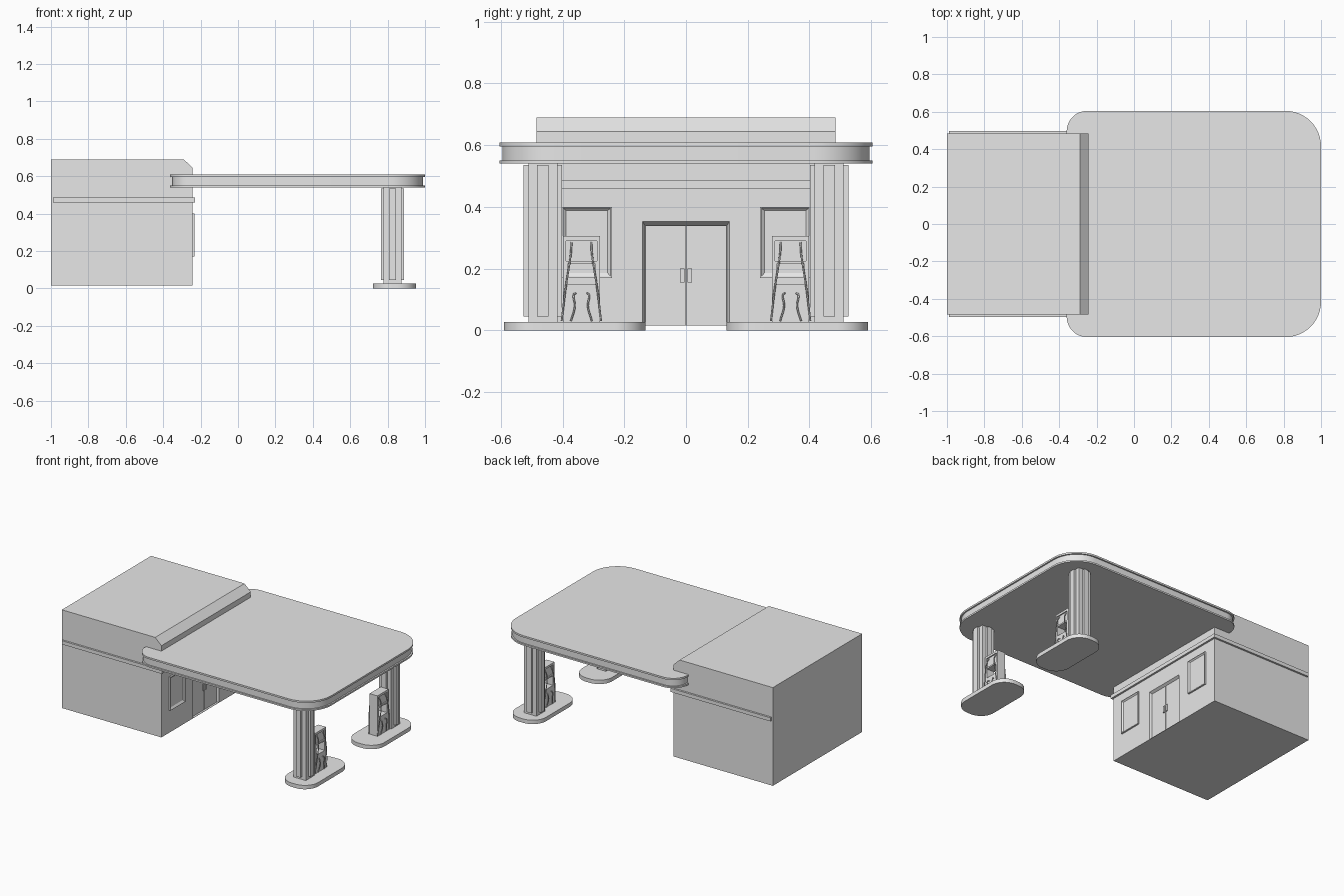
import bpy, bmesh, math

if "Cube" in bpy.data.objects:
    bpy.data.objects.remove(bpy.data.objects["Cube"])

grey = bpy.data.materials.new("plain grey")
grey.diffuse_color = (0.8, 0.8, 0.8, 1)
grey.use_nodes = True
grey.node_tree.nodes["Principled BSDF"].inputs["Base Color"].default_value = grey.diffuse_color


def add_mesh(name, bm):
    bmesh.ops.recalc_face_normals(bm, faces=bm.faces)
    me = bpy.data.meshes.new(name)
    bm.to_mesh(me)
    bm.free()
    ob = bpy.data.objects.new(name, me)
    bpy.context.collection.objects.link(ob)
    me.materials.append(grey)
    return ob


def loft(name, rings):
    """Closed skin through rings of equal point count, capped at both ends."""
    bm = bmesh.new()
    vs = [[bm.verts.new(p) for p in r] for r in rings]
    n = len(vs[0])
    for a, b in zip(vs, vs[1:]):
        for i in range(n):
            j = (i + 1) % n
            bm.faces.new((a[i], a[j], b[j], b[i]))
    bm.faces.new(vs[0][::-1])
    bm.faces.new(vs[-1])
    return add_mesh(name, bm)


def box(name, x0, x1, y0, y1, z0, z1):
    ring = [(x0, y0), (x1, y0), (x1, y1), (x0, y1)]
    return loft(name, [[(x, y, z) for x, y in ring] for z in (z0, z1)])


def rounded(x0, x1, y0, y1, r_left, r_right, z, inset=0, seg=12):
    """Rounded rectangle ring at height z, shrunk by inset."""
    pts = []
    corners = [(x1 - r_right, y1 - r_right, r_right, 0), (x0 + r_left, y1 - r_left, r_left, 90),
               (x0 + r_left, y0 + r_left, r_left, 180), (x1 - r_right, y0 + r_right, r_right, 270)]
    for cx, cy, r, a0 in corners:
        for i in range(seg + 1):
            a = math.radians(a0 + 90 * i / seg)
            pts.append((cx + (r - inset) * math.cos(a), cy + (r - inset) * math.sin(a), z))
    return pts


def smooth(ob):
    bpy.ops.object.select_all(action='DESELECT')
    ob.select_set(True)
    bpy.context.view_layer.objects.active = ob
    bpy.ops.object.shade_smooth_by_angle(angle=math.radians(30))


def rect_x(x, y0, y1, z0, z1):
    return [(x, y0, z0), (x, y1, z0), (x, y1, z1), (x, y0, z1)]


def cut(ob, cutter):
    m = ob.modifiers.new("cut", 'BOOLEAN')
    m.object = cutter
    m.solver = 'EXACT'
    cutter.hide_render = True
    cutter.hide_viewport = True
    cutter.display_type = 'WIRE'


def tube(name, pts, radius):
    cu = bpy.data.curves.new(name, 'CURVE')
    cu.dimensions = '3D'
    cu.bevel_depth = radius
    cu.bevel_resolution = 1
    cu.resolution_u = 5
    cu.use_fill_caps = True
    sp = cu.splines.new('BEZIER')
    sp.bezier_points.add(len(pts) - 1)
    for bp, p in zip(sp.bezier_points, pts):
        bp.co = p
        bp.handle_left_type = bp.handle_right_type = 'AUTO'
    cu.materials.append(grey)
    ob = bpy.data.objects.new(name, cu)
    bpy.context.collection.objects.link(ob)


# Shop block with a chamfered front parapet
WALL = -0.243
profile = [(-1, 0.015), (WALL, 0.015), (WALL, 0.645), (-0.29, 0.69), (-1, 0.69)]
shop = loft("shop_building", [[(x, y, z) for x, z in profile] for y in (-0.485, 0.485)])

# Splayed doorway recess
doorway = loft("doorway_cutter", [rect_x(-0.263, -0.133, 0.133, 0.017, 0.340),
                                  rect_x(WALL + 0.001, -0.141, 0.141, 0.017, 0.353)])
cut(shop, doorway)

# Wall trim band
box("trim_band", -0.99, -0.23, -0.498, 0.498, 0.46, 0.485)

for s in (-1, 1):
    # Door leaf and handle
    y = sorted((s * 0.002, s * 0.132))
    box("door_leaf", -0.266, -0.256, y[0], y[1], 0.018, 0.339)
    y = sorted((s * 0.005, s * 0.019))
    box("door_handle", -0.257, -0.249, y[0], y[1], 0.155, 0.2)
    # Window with a bevelled frame sloping in to the pane
    y0, y1 = sorted((s * 0.24, s * 0.402))
    window = loft("window_frame", [rect_x(WALL - 0.005, y0, y1, 0.17, 0.40),
                                   rect_x(-0.232, y0, y1, 0.17, 0.40),
                                   rect_x(-0.232, y0 + .004, y1 - .004, 0.174, 0.396),
                                   rect_x(-0.240, y0 + .014, y1 - .014, 0.186, 0.388)])

# Canopy: rounded slab with a lip above and below a recessed fascia
levels = [(0.54, 0), (0.551, 0), (0.551, 0.010), (0.596, 0.010), (0.596, 0), (0.608, 0)]
smooth(loft("canopy", [rounded(-0.36, 1.0, -0.605, 0.605, 0.11, 0.19, z, i) for z, i in levels]))

for s in (-1, 1):
    # Island base
    y0, y1 = sorted((s * 0.131, s * 0.59))
    smooth(loft("island_base", [rounded(0.722, 0.952, y0, y1, 0.1, 0.1, z) for z in (0, 0.027)]))

    # Column: square core with a raised strip on each side
    cx, cy = 0.826, s * 0.464
    box("column_core", cx - .047, cx + .047, cy - .047, cy + .047, 0.026, 0.541)
    box("column_strips_x", cx - .0625, cx + .0625, cy - .018, cy + .018, 0.045, 0.535)
    box("column_strips_y", cx - .018, cx + .018, cy - .0625, cy + .0625, 0.045, 0.535)

    # Pump: upright slab with an open slot and recessed display
    px, py = 0.835, s * 0.339
    body = box("pump_body", px - .03, px + .03, py - .06, py + .06, 0.026, 0.305)
    cut(body, box("pump_slot_cutter", px - .05, px + .05, py - .045, py + .045, 0.15, 0.215))
    for d in (-1, 1):
        face = px + d * 0.03
        x0, x1 = sorted((face - d * 0.008, face + d * 0.02))
        cut(body, box("display_cutter", x0, x1, py - .05, py + .05, 0.225, 0.29))
        for side in (-1, 1):
            # Long outer hose and short inner nozzle hose
            tube("pump_hose", [(face - d * .008, py + side * .032, 0.285),
                               (face + d * .008, py + side * .034, 0.25),
                               (face + d * .010, py + side * .052, 0.13),
                               (face + d * .002, py + side * .064, 0.03)], 0.003)
            tube("nozzle_hose", [(face - d * .002, py + side * .018, 0.12),
                                 (face + d * .010, py + side * .025, 0.115),
                                 (face + d * .012, py + side * .021, 0.08),
                                 (face + d * .004, py + side * .034, 0.03)], 0.003)
